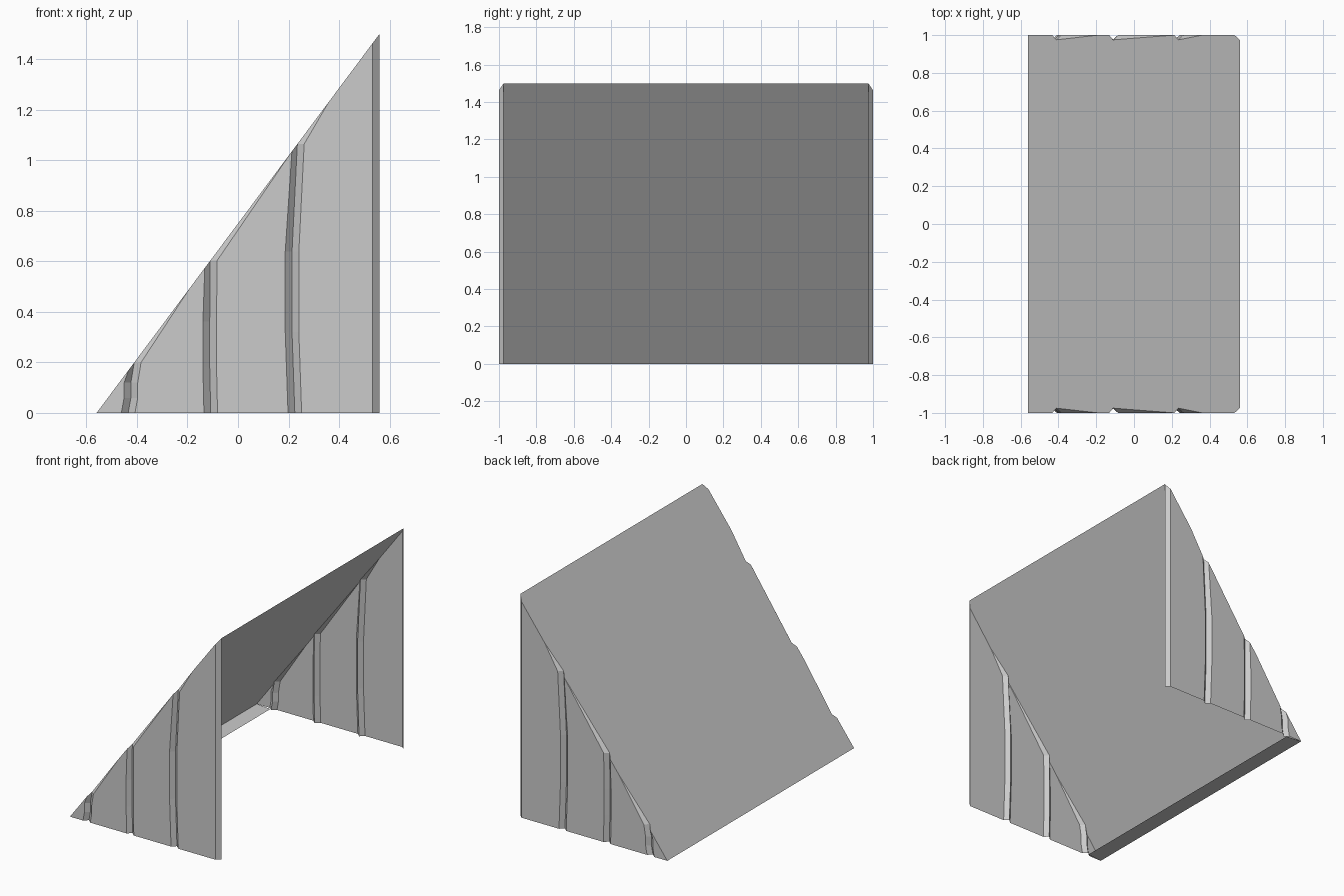
import bpy
import bmesh

cube = bpy.data.objects.get("Cube")
if cube:
    bpy.data.objects.remove(cube)

HALF_X, HALF_Y, HEIGHT = 0.56, 1.0, 1.5
INSET = 0.025          # depth of the grooves and the rear corner bevel

grey = bpy.data.materials.new("plain_grey")
grey.use_nodes = True
colour = (0.6, 0.6, 0.6, 1)
grey.diffuse_color = colour
grey.node_tree.nodes["Principled BSDF"].inputs["Base Color"].default_value = colour


def slope(x):
    return (x + HALF_X) / (2 * HALF_X) * HEIGHT


def build(name, faces):
    """Make one welded, flat shaded object from lists of corner points."""
    bm = bmesh.new()
    for pts in faces:
        bm.faces.new([bm.verts.new(p) for p in pts])
    bmesh.ops.remove_doubles(bm, verts=bm.verts, dist=0.0005)
    mesh = bpy.data.meshes.new(name)
    bm.to_mesh(mesh)
    bm.free()
    mesh.materials.append(grey)
    obj = bpy.data.objects.new(name, mesh)
    bpy.context.collection.objects.link(obj)


# Each groove: centre x at the foot, middle and top, and where its bevel fades out
GROOVES = [((-0.435, -0.424, -0.411), -0.19),
           ((-0.108, -0.112, -0.11), 0.205),
           ((0.225, 0.214, 0.235), 0.36)]
WIDTH = 0.027


def groove_lines(centres):
    """Left lip, valley and right lip, each running from foot to top."""
    foot, mid, top = centres
    h = slope(top)
    lines = []
    for off, y in ((-WIDTH, HALF_Y), (0, HALF_Y - INSET), (WIDTH, HALF_Y)):
        top_x = top + (off * 0.8 if off < 0 else off)
        top_z = min(h, slope(top_x))
        lines.append([(foot + off, y, 0), (mid + off, y, h * 0.3),
                      (mid + off, y, h * 0.6), (top_x, y, top_z)])
    return lines


def side_faces():
    """Faces of one side wall and the matching edge of the sloped panel."""
    tip = (-HALF_X, HALF_Y, 0)
    faces, edge = [], [tip]
    start, crest = [tip], []
    for centres, fade in GROOVES:
        left, valley, right = groove_lines(centres)
        # Flat panel up to this groove
        tail = [p for p in crest if p[0] < left[-1][0] - 0.02]
        faces.append(start[::-1] + left + tail[::-1])
        # Two flanks of the groove
        for a, b in ((left, valley), (valley, right)):
            for i in range(len(a) - 1):
                faces.append([a[i], b[i], b[i + 1], a[i + 1]])
        # Bevel fading out along the slope
        end = (fade, HALF_Y, slope(fade))
        if fade == 0.205:
            nxt = groove_lines(GROOVES[2][0])[0][-1]
            end = nxt
        faces.append([valley[-1], right[-1], end])
        edge += [left[-1], valley[-1]] + ([end] if fade != 0.205 else [])
        start, crest = right, [end]
    # Rear panel and bevelled rear corner
    x = HALF_X - INSET - 0.003
    foot, top = (x, HALF_Y, 0), (x, HALF_Y, slope(x))
    back = HALF_Y - INSET
    faces.append(start[::-1] + [foot, top] + crest)
    faces.append([foot, (HALF_X, back, 0), (HALF_X, back, HEIGHT), top])
    edge += [top, (HALF_X, back, HEIGHT)]
    return faces, edge


def mirror(pts):
    return [(x, -y, z) for x, y, z in pts]


walls, rim = side_faces()
build("back_wall", [f[::-1] for f in walls])
build("front_wall", [mirror(f) for f in walls])
build("sloped_panel", [mirror(rim) + rim[::-1]])

# Narrow floor strip under the low edge
inner = GROOVES[0][0][0] - WIDTH * 0.5
build("floor_strip", [[(-HALF_X, -HALF_Y, 0), (-HALF_X, HALF_Y, 0),
                       (inner, HALF_Y - INSET / 2, 0), (inner, INSET / 2 - HALF_Y, 0)]])
